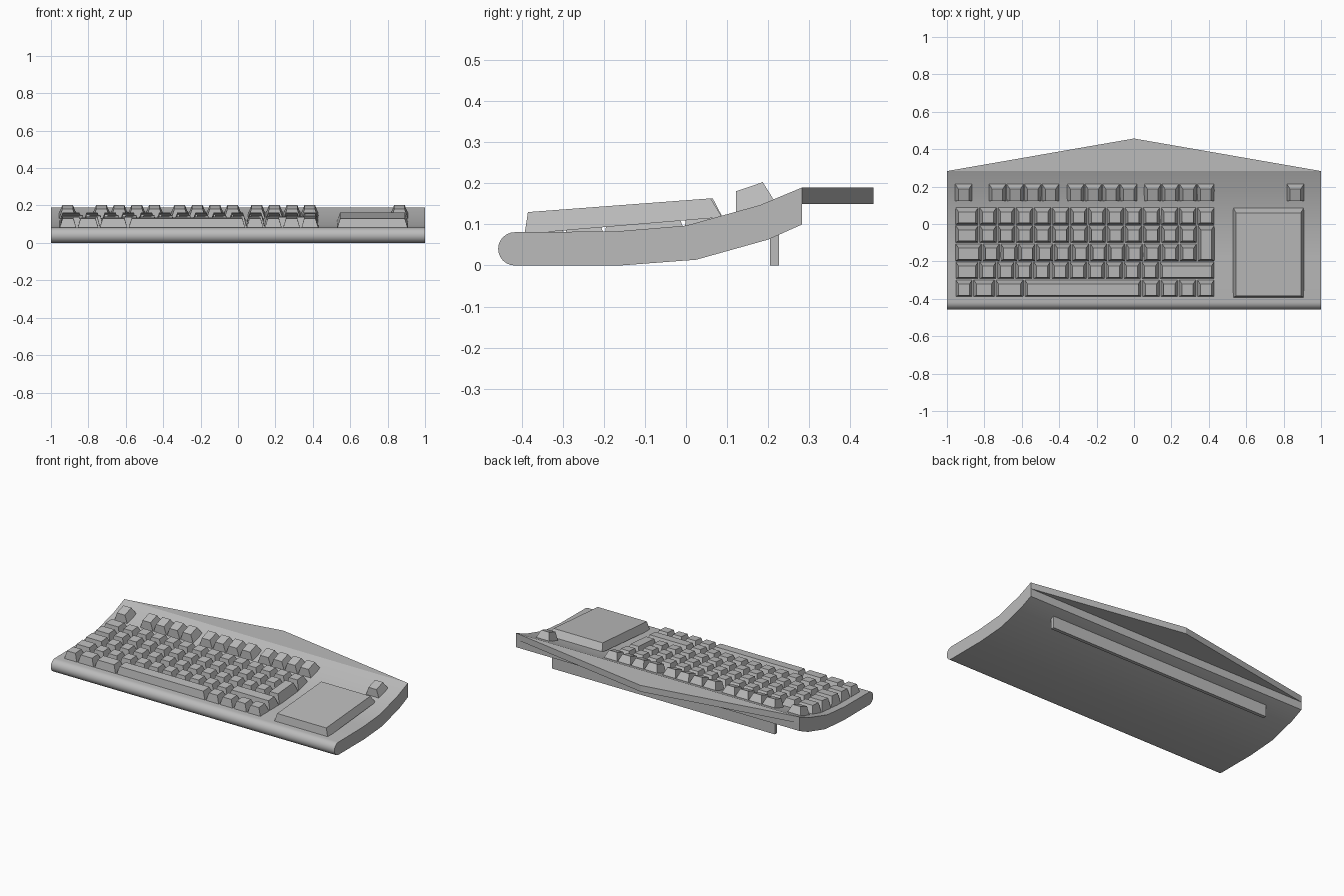
import bpy, bmesh, math

if "Cube" in bpy.data.objects:
    bpy.data.objects.remove(bpy.data.objects["Cube"], do_unlink=True)

grey = bpy.data.materials.new("plain grey")
grey.use_nodes = True
COLOUR = (0.5, 0.5, 0.5, 1)
grey.diffuse_color = COLOUR
grey.node_tree.nodes["Principled BSDF"].inputs["Base Color"].default_value = COLOUR

# Upper surface of the case, as (y, z) from front to back
DECK = [(-0.417, 0.081), (-0.17, 0.083), (0.0, 0.097), (0.18, 0.147), (0.283, 0.19)]
UNDERSIDE = [(0.283, 0.1), (0.2, 0.063), (0.025, 0.014), (-0.16, 0.0), (-0.417, 0.0)]


def deck_z(y):
    for (y0, z0), (y1, z1) in zip(DECK, DECK[1:]):
        if y <= y1:
            return z0 + (z1 - z0) * (y - y0) / (y1 - y0)
    return DECK[-1][1]


def main_top(y):
    return 0.13 + 0.075 * (y + 0.385)


def function_top(y):
    return 0.18 + 0.34 * (y - 0.12)


def finish(name, bm, smooth=False):
    bmesh.ops.recalc_face_normals(bm, faces=bm.faces)
    mesh = bpy.data.meshes.new(name)
    bm.to_mesh(mesh)
    bm.free()
    mesh.materials.append(grey)
    obj = bpy.data.objects.new(name, mesh)
    bpy.context.collection.objects.link(obj)
    if smooth:
        bpy.ops.object.select_all(action='DESELECT')
        obj.select_set(True)
        bpy.context.view_layer.objects.active = obj
        bpy.ops.object.shade_smooth_by_angle(angle=math.radians(30))
    return obj


def prism(name, outline, offset, smooth=False):
    bm = bmesh.new()
    face = bm.faces.new([bm.verts.new(p) for p in outline])
    moved = bmesh.ops.extrude_face_region(bm, geom=[face], use_keep_orig=True)
    verts = [v for v in moved["geom"] if isinstance(v, bmesh.types.BMVert)]
    bmesh.ops.translate(bm, verts=verts, vec=offset)
    return finish(name, bm, smooth)


def cap(name, outline, tops, top_z):
    """Tapered cap between a base outline on the deck and a smaller top outline."""
    bm = bmesh.new()
    low = [bm.verts.new((x, y, deck_z(y) - 0.004)) for x, y in outline]
    high = [bm.verts.new((x, y, top_z(y))) for x, y in tops]
    bm.faces.new(low)
    bm.faces.new(high)
    for i in range(len(low)):
        j = (i + 1) % len(low)
        bm.faces.new((low[i], low[j], high[j], high[i]))
    return finish(name, bm)


def key(name, x0, x1, y0, y1, top_z, side=0.016, front=0.008, back=0.024):
    a, b, c, d = x0 + side, x1 - side, y0 + front, y1 - back
    return cap(name, [(x0, y0), (x1, y0), (x1, y1), (x0, y1)],
               [(a, c), (b, c), (b, d), (a, d)], top_z)


# Case with a round front lip
arc = [(-0.417 - 0.0405 * math.sin(t), 0.0405 - 0.0405 * math.cos(t))
       for t in (math.pi * i / 12 for i in range(1, 12))]
prism("case", [(-1, y, z) for y, z in DECK + UNDERSIDE + arc], (2, 0, 0), True)

# Pointed rear shelf and rear foot
prism("rear_shelf", [(-1, 0.283, 0.15), (1, 0.283, 0.15), (0, 0.457, 0.15)], (0, 0, 0.04))
prism("rear_foot", [(-0.785, 0.205, 0), (0.785, 0.205, 0),
                    (0.785, 0.227, 0), (-0.785, 0.227, 0)], (0, 0, 0.085))

# Main keys: each row lists its key boundaries
LEFT, RIGHT, GAP = -0.957, 0.433, 0.003


def even(start, end, count):
    return [start + (end - start) * i / count for i in range(count + 1)]


ROWS = [
    ("number", 0.043, [LEFT] + even(-0.829, RIGHT, 13)),
    ("upper", -0.053, [LEFT] + even(-0.829, 0.338, 12)),
    ("home", -0.151, [LEFT] + even(-0.812, 0.338, 12)),
    ("lower", -0.247, [LEFT] + even(-0.829, 0.134, 10) + [RIGHT]),
    ("bottom", -0.343, [LEFT, -0.861, -0.743, -0.588] + even(0.042, RIGHT, 4)),
]
for row, y, edges in ROWS:
    for i, (x0, x1) in enumerate(zip(edges, edges[1:])):
        key(f"{row}_key_{i + 1}", x0 + GAP, x1 - GAP, y - 0.046, y + 0.046, main_top)

# Tall key at the right end of the upper and home rows
key("tall_key", 0.341, 0.43, -0.197, -0.007, main_top)

# Function keys in groups, with single keys at both ends
GROUPS = [(-0.911, 1), (-0.73, 4), (-0.312, 4), (0.1, 4), (0.863, 1)]
for g, (start, count) in enumerate(GROUPS):
    for i in range(count):
        x = start + i * 0.0945
        key(f"function_key_{g + 1}_{i + 1}", x - 0.046, x + 0.046, 0.122, 0.215,
            function_top, 0.018, 0.0, 0.028)

# Large raised pad
key("raised_pad", 0.53, 0.908, -0.393, 0.088, main_top, 0.016, 0.008, 0.028)
